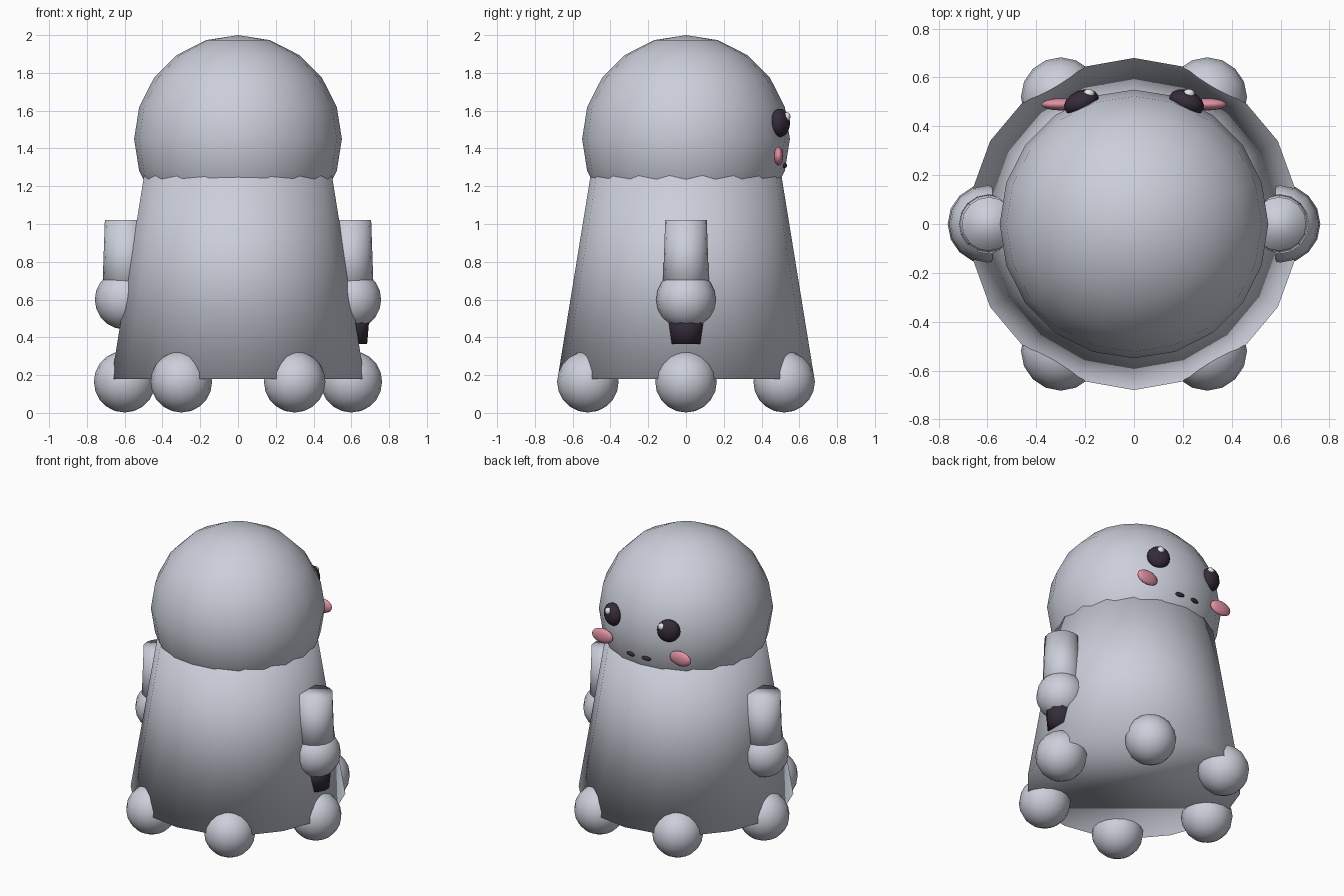
import bpy, math
from mathutils import Matrix

cube = bpy.data.objects.get("Cube")
if cube:
    bpy.data.objects.remove(cube, do_unlink=True)


def material(name, r, g, b):
    m = bpy.data.materials.new(name)
    m.use_nodes = True
    m.diffuse_color = (r, g, b, 1)
    m.node_tree.nodes["Principled BSDF"].inputs["Base Color"].default_value = (r, g, b, 1)
    return m


GREY = material("pale_grey", 0.6, 0.62, 0.7)
DARK = material("near_black", 0.035, 0.025, 0.042)
PINK = material("blush_pink", 0.75, 0.28, 0.36)
WHITE = material("eye_white", 0.8, 0.8, 0.8)


def finish(name, mat):
    obj = bpy.context.object
    obj.name = obj.data.name = name
    obj.data.materials.append(mat)
    bpy.ops.object.shade_smooth()
    return obj


def ball(name, mat, loc, size, turn=0, segments=16, rings=10):
    """Smooth ellipsoid with half-axes size, turned about z."""
    bpy.ops.mesh.primitive_uv_sphere_add(segments=segments, ring_count=rings, radius=1, location=loc)
    obj = finish(name, mat)
    obj.data.transform(Matrix.Rotation(turn, 4, "Z") @ Matrix.Diagonal((*size, 1)))
    return obj


def taper(name, mat, x, z0, z1, r0, r1, segments):
    """Upright tapered cylinder, smooth over its rims."""
    bpy.ops.mesh.primitive_cone_add(vertices=segments, radius1=r0, radius2=r1,
                                    depth=z1 - z0, location=(x, 0, (z0 + z1) / 2))
    return finish(name, mat)


# Body and head
taper("body", GREY, 0, 0.18, 1.35, 0.68, 0.49, 18)
ball("head", GREY, (0, 0, 1.45), (0.55, 0.55, 0.55), segments=20)

# Ring of six feet
for i in range(6):
    a = i * math.pi / 3
    ball(f"foot_{i + 1}", GREY, (0.6 * math.cos(a), 0.6 * math.sin(a), 0.165), [0.163] * 3)

# Paired arms and facial features; the face looks toward +y
for side, s in (("left", 1), ("right", -1)):
    taper(f"{side}_arm", GREY, s * 0.595, 0.62, 1.02, 0.124, 0.11, 16)
    ball(f"{side}_hand", GREY, (s * 0.6, 0, 0.6), [0.158] * 3)
    ball(f"{side}_eye", DARK, (s * 0.215, 0.497, 1.535), (0.075, 0.05, 0.075), -s * 0.4)
    ball(f"{side}_eye_glint", WHITE, (s * 0.205 + 0.02, 0.533, 1.568), (0.024, 0.02, 0.024))
    ball(f"{side}_cheek", PINK, (s * 0.3, 0.49, 1.36), (0.08, 0.025, 0.05))
    ball(f"{side}_mouth_mark", DARK, (s * 0.06, 0.522, 1.31), (0.033, 0.012, 0.014), -s * 0.12)

# Short dark nozzle under the left hand
taper("left_nozzle", DARK, 0.6, 0.365, 0.52, 0.088, 0.102, 10)
